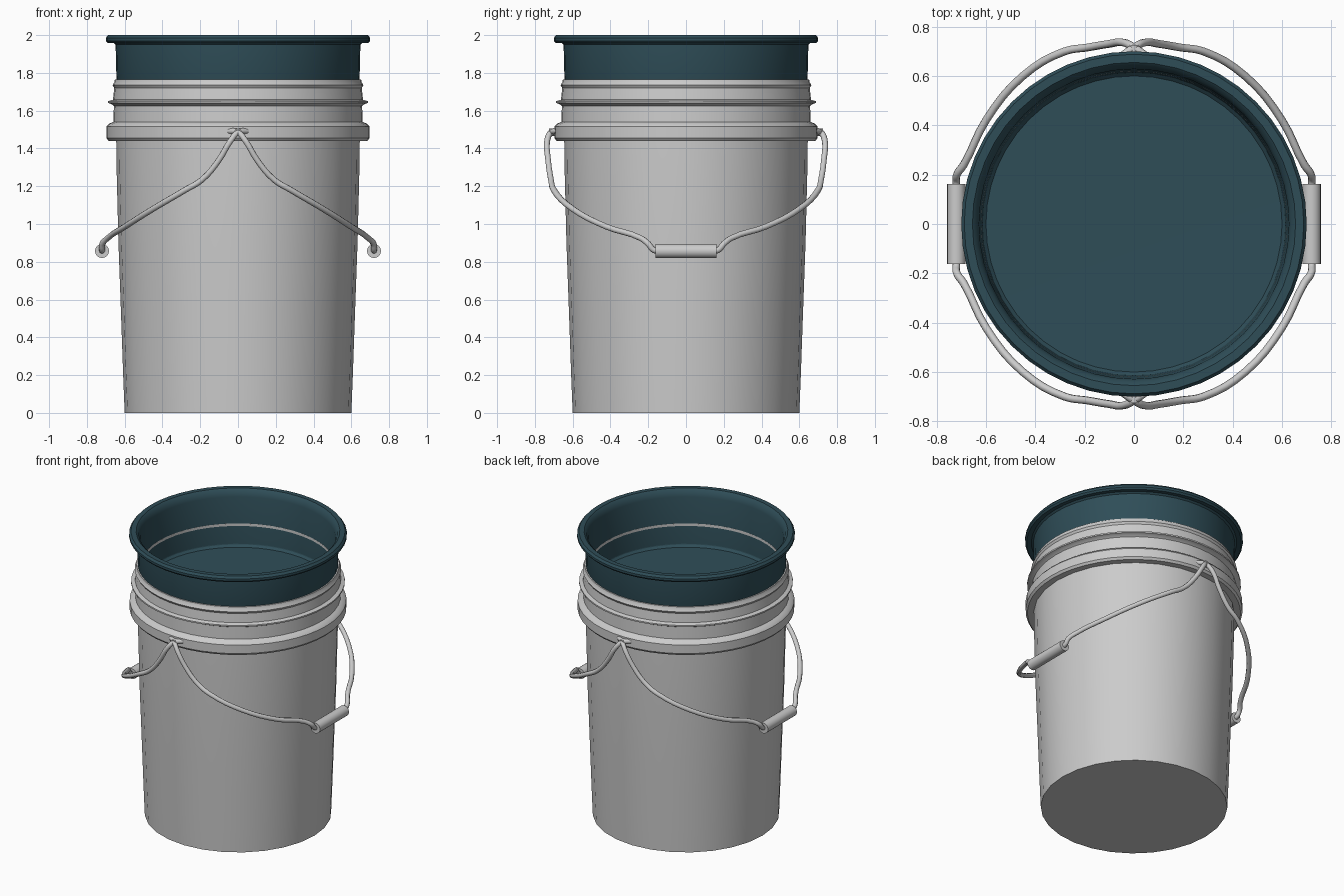
import bpy, bmesh, math
from mathutils import Vector

if "Cube" in bpy.data.objects:
    bpy.data.objects.remove(bpy.data.objects["Cube"])


def material(name, rgb):
    m = bpy.data.materials.new(name)
    m.diffuse_color = (*rgb, 1)
    m.use_nodes = True
    m.node_tree.nodes["Principled BSDF"].inputs["Base Color"].default_value = m.diffuse_color
    return m


GREY = material("light grey plastic", (0.60, 0.60, 0.60))
TEAL = material("dark teal", (0.028, 0.075, 0.097))


def finish(obj, mat, angle=35):
    obj.data.materials.append(mat)
    bpy.ops.object.select_all(action='DESELECT')
    obj.select_set(True)
    bpy.context.view_layer.objects.active = obj
    bpy.ops.object.shade_smooth_by_angle(angle=math.radians(angle))
    return obj


def lathe(name, profile, mat, sides, closed=False):
    """Spin a (radius, height) profile around z; radius 0 makes a pole."""
    bm = bmesh.new()
    rings = []
    for r, z in profile:
        if r == 0:
            rings.append([bm.verts.new((0, 0, z))] * sides)
        else:
            rings.append([bm.verts.new((r * math.cos(2 * math.pi * i / sides),
                                        r * math.sin(2 * math.pi * i / sides), z))
                          for i in range(sides)])
    pairs = list(zip(rings, rings[1:]))
    if closed:
        pairs.append((rings[-1], rings[0]))
    for a, b in pairs:
        for i in range(sides):
            j = (i + 1) % sides
            quad = list(dict.fromkeys((a[i], a[j], b[j], b[i])))
            bm.faces.new(quad)
    bmesh.ops.recalc_face_normals(bm, faces=bm.faces)
    me = bpy.data.meshes.new(name)
    bm.to_mesh(me)
    bm.free()
    obj = bpy.data.objects.new(name, me)
    bpy.context.collection.objects.link(obj)
    return finish(obj, mat)


# Tapered bucket wall with flat base
lathe("bucket_body", [(0, 0), (0.60, 0), (0.608, 0.2), (0.622, 0.6), (0.633, 0.9),
                      (0.643, 1.3), (0.645, 1.47)], GREY, 28)

# Collar, ridge and lip around the bucket mouth
lathe("bucket_collar", [(0.635, 1.44), (0.685, 1.44), (0.697, 1.455), (0.697, 1.515),
                        (0.685, 1.53), (0.66, 1.54), (0.657, 1.625), (0.672, 1.636),
                        (0.687, 1.64), (0.687, 1.65), (0.662, 1.658), (0.655, 1.72),
                        (0.664, 1.735), (0.655, 1.75), (0.652, 1.765), (0.62, 1.765),
                        (0.62, 1.44)], GREY, 48, closed=True)

# Shallow liner tray with rolled rim
lathe("liner_tray", [(0, 1.58), (0.60, 1.58), (0.642, 1.70), (0.648, 1.95), (0.66, 1.96),
                     (0.69, 1.958), (0.70, 1.97), (0.70, 1.985), (0.688, 2.0),
                     (0.655, 2.0), (0.638, 1.985), (0.628, 1.95), (0.615, 1.62),
                     (0.60, 1.605), (0, 1.60)], TEAL, 48)

# Half of one wire bail, from the collar pivot to the grip
HALF = [(-0.05, 0.68, 1.492), (0, 0.715, 1.485), (0.04, 0.735, 1.44), (0.10, 0.73, 1.34),
        (0.19, 0.715, 1.235), (0.28, 0.70, 1.18), (0.45, 0.60, 1.08), (0.60, 0.42, 0.985),
        (0.69, 0.24, 0.925), (0.718, 0.20, 0.895), (0.72, 0.17, 0.862), (0.72, 0.10, 0.857)]

for sx, side in ((1, "right"), (-1, "left")):
    # Wire bail
    path = HALF + [(x, -y, z) for x, y, z in reversed(HALF)]
    cu = bpy.data.curves.new("bail", 'CURVE')
    cu.dimensions = '3D'
    cu.bevel_depth = 0.016
    cu.bevel_resolution = 2
    cu.resolution_u = 4
    cu.use_fill_caps = True
    sp = cu.splines.new('BEZIER')
    sp.bezier_points.add(len(path) - 1)
    for p, (x, y, z) in zip(sp.bezier_points, path):
        p.co = (sx * x, y, z)
        p.handle_left_type = p.handle_right_type = 'AUTO'
    tmp = bpy.data.objects.new("bail", cu)
    bpy.context.collection.objects.link(tmp)
    bpy.ops.object.select_all(action='DESELECT')
    tmp.select_set(True)
    bpy.context.view_layer.objects.active = tmp
    bpy.ops.object.convert(target='MESH')
    wire = bpy.context.view_layer.objects.active
    wire.name = "wire_bail_" + side
    finish(wire, GREY, 60)

    # Hand grip
    bpy.ops.mesh.primitive_cylinder_add(vertices=20, radius=0.037, depth=0.325,
                                        location=(sx * 0.72, 0, 0.857),
                                        rotation=(math.pi / 2, 0, 0))
    grip = bpy.context.object
    grip.name = "hand_grip_" + side
    finish(grip, GREY)

# Pivot studs on the collar
for sy, side in ((1, "back"), (-1, "front")):
    bpy.ops.mesh.primitive_cylinder_add(vertices=12, radius=0.02, depth=0.05,
                                        location=(0, sy * 0.70, 1.485),
                                        rotation=(math.pi / 2, 0, 0))
    stud = bpy.context.object
    stud.name = "pivot_stud_" + side
    finish(stud, GREY)
